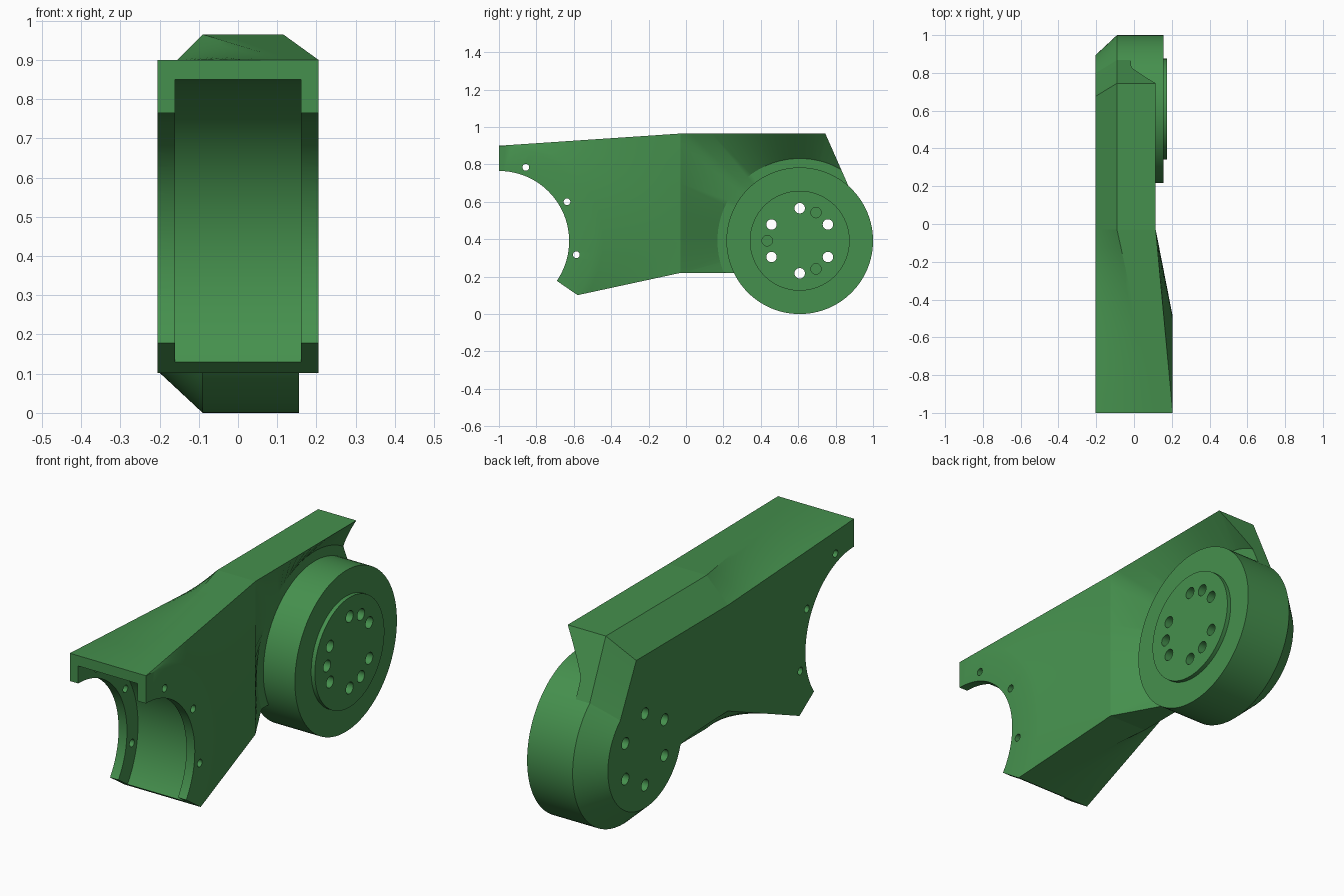
import bpy, bmesh
from math import sin, cos, pi, radians
from mathutils import Vector

if "Cube" in bpy.data.objects:
    bpy.data.objects.remove(bpy.data.objects["Cube"])

CY, CZ = 0.608, 0.392          # hub centre
BY, BZ = -1.0, 0.39            # clamp bore centre
green = bpy.data.materials.new("green")
green.diffuse_color = (0.06, 0.28, 0.075, 1)
green.use_nodes = True
green.node_tree.nodes["Principled BSDF"].inputs["Base Color"].default_value = green.diffuse_color


def skin(name, rings, caps=True):
    """Closed cross-sections joined one to the next."""
    bm = bmesh.new()
    vs = [[bm.verts.new(p) for p in ring] for ring in rings]
    n = len(rings[0])
    for a, b in zip(vs, vs[1:]):
        for i in range(n):
            j = (i + 1) % n
            bm.faces.new((a[i], a[j], b[j], b[i]))
    if caps:
        bm.faces.new(vs[0][::-1])
    bm.faces.new(vs[-1])
    bmesh.ops.remove_doubles(bm, verts=bm.verts, dist=1e-5)
    bmesh.ops.recalc_face_normals(bm, faces=bm.faces)
    me = bpy.data.meshes.new(name)
    bm.to_mesh(me)
    bm.free()
    ob = bpy.data.objects.new(name, me)
    bpy.context.collection.objects.link(ob)
    me.materials.append(green)
    return ob


def lathe(name, y, z, profile, n=96):
    """Profile of (x, radius) spun about an axis along x."""
    return skin(name, [[(x, y + r * cos(2 * pi * k / n), z + r * sin(2 * pi * k / n))
                        for k in range(n)] for x, r in profile])


def activate(ob):
    bpy.ops.object.select_all(action='DESELECT')
    ob.select_set(True)
    bpy.context.view_layer.objects.active = ob


def drill(ob, y, z, r, x0=-0.3, x1=0.3, n=24):
    cutter = lathe("cutter", y, z, [(x0, r), (x1, r)], n)
    cutter.hide_render = True
    activate(ob)
    m = ob.modifiers.new("hole", 'BOOLEAN')
    m.operation, m.solver, m.object = 'DIFFERENCE', 'EXACT', cutter
    bpy.ops.object.modifier_apply(modifier=m.name)
    bpy.data.objects.remove(cutter)


def lerp_path(pts, n):
    """Points along a polyline, n per segment."""
    pts = [Vector(p) for p in pts]
    out = [a.lerp(b, i / n) for a, b in zip(pts, pts[1:]) for i in range(n)]
    return out + [pts[-1]]


# clamp: sector around the bore, lofted back into the chamfered arm section
N, S1, S2, W = 32, 10, 4, 0.205
A0, A1 = radians(-34.5), pi / 2
arc = [A0 + (A1 - A0) * i / N for i in range(N + 1)]
strip = ([-W + 2 * W * 0.8 * i / S1 for i in range(1, S1 + 1)]
         + [-W + 2 * W * (0.8 + 0.2 * i / S2) for i in range(1, S2)])
front = ([(-W, a) for a in arc] + [(x, A1) for x in strip]
         + [(W, a) for a in reversed(arc)] + [(x, A0) for x in reversed(strip)])
top = lerp_path([(-W, 0.85), (-0.09, 0.965)], S1) + lerp_path([(-0.09, 0.965), (0.115, 0.965)], S2)[1:-1]
low = lerp_path([(-W, 0.335), (-0.09, 0.22)], S1) + lerp_path([(-0.09, 0.22), (0.115, 0.22)], S2)[1:-1]
back = (lerp_path([(-W, 0.335), (-W, 0.85)], N) + top[1:]
        + lerp_path([(0.115, 0.965), (0.115, 0.22)], N) + low[:0:-1])
F = [Vector((x, BY + 0.51 * cos(a), BZ + 0.51 * sin(a))) for x, a in front]
B = [Vector((p.x, -0.03, p.y)) for p in back]
rings = [[Vector((x, BY, BZ)) for x, a in front]]
rings += [[f.lerp(b, k / 10) for f, b in zip(F, B)] for k in range(11)]
clamp = skin("clamp_arm", rings, caps=False)
drill(clamp, BY, BZ, 0.375, n=128)
drill(clamp, BY, BZ, 0.46, -0.16, 0.16, n=128)
for deg in (70, 30, -10):
    a = radians(deg)
    drill(clamp, BY + 0.42 * cos(a), BZ + 0.42 * sin(a), 0.018)

# rear arm: chamfered outline wrapped round the hub with a sloping recess
C = Vector((CY, CZ))
outer = lerp_path([(0.875, 0.67), (0.745, 0.965), (-0.03, 0.965), (-0.03, 0.22), (0.255, 0.22)], 14)
inset = lerp_path([(0.80, 0.60), (0.675, 0.85), (-0.03, 0.85), (-0.03, 0.335), (0.33, 0.335)], 14)
rings = []
for k, (o, i) in enumerate(zip(outer, inset)):
    d = o - C
    rim = 0.115
    for end, corner in ((k <= 14, outer[14]), (k >= 42, outer[42])):
        if end:
            f = (d.length - 0.44) / ((corner - C).length - 0.44)
            rim = -0.015 + 0.13 * max(0, min(1, f))
    c = C + d.normalized() * min(0.44, d.length)
    h = C + d.normalized() * 0.25
    rings.append([(-0.015, *c), (rim, *o), (-0.09, *o), (-W, *i), (-W, *h), (-0.015, *h)])
arm = skin("rear_arm", rings)

# hub: bevelled disc with a raised boss and bolt holes
hub = lathe("hub", CY, CZ, [(-W, 0.285), (-0.09, 0.392), (0.155, 0.392),
                            (0.155, 0.267), (0.175, 0.267)])
for k in range(6):
    a = radians(30 + 60 * k)
    drill(hub, CY + 0.174 * cos(a), CZ + 0.174 * sin(a), 0.028)
for k in range(3):
    a = radians(60 + 120 * k)
    drill(hub, CY + 0.174 * cos(a), CZ + 0.174 * sin(a), 0.028, 0.10, 0.3)

for ob in (clamp, arm, hub):
    activate(ob)
    bpy.ops.object.shade_smooth_by_angle(angle=radians(25))
